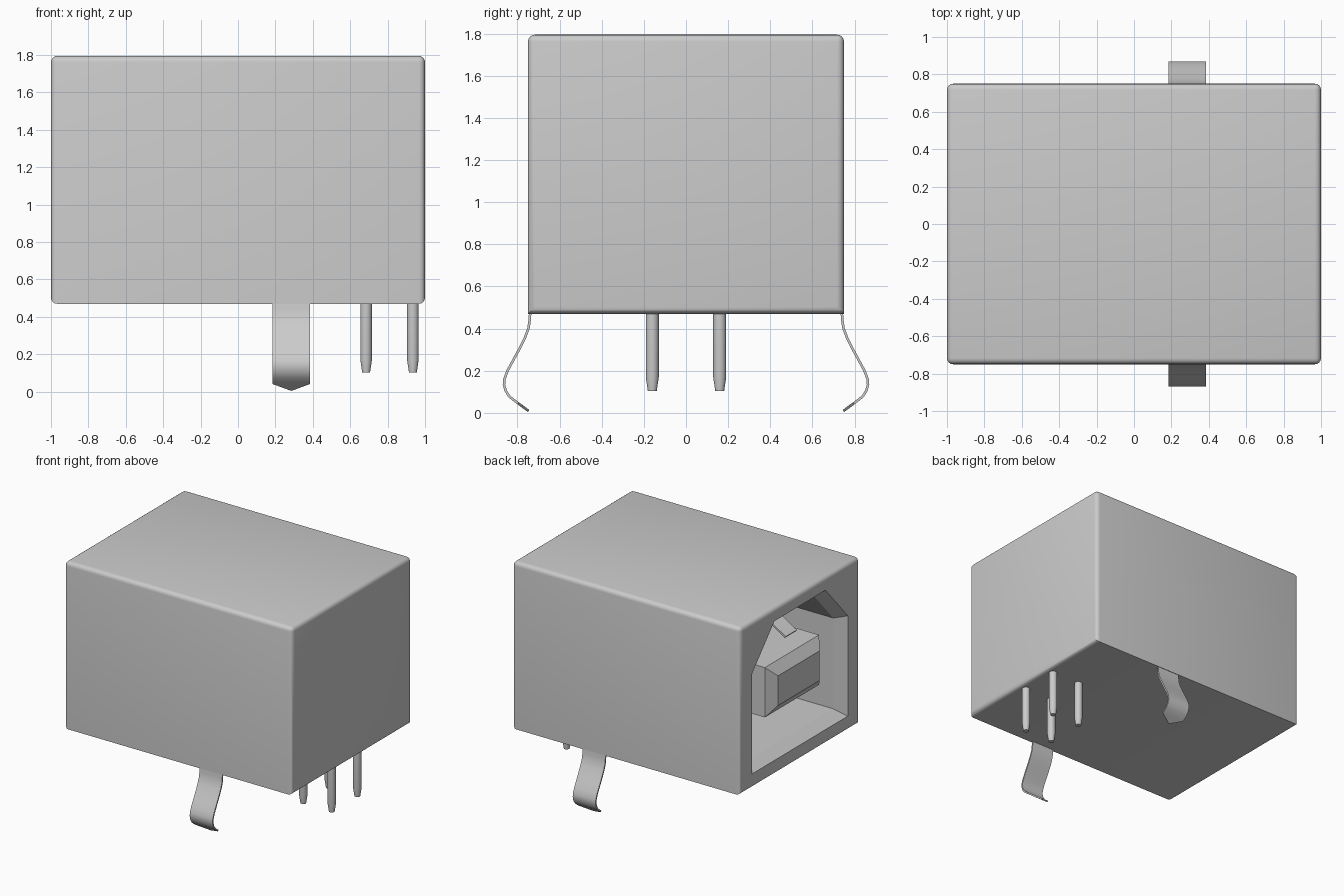
import bpy, bmesh, math

if "Cube" in bpy.data.objects:
    bpy.data.objects.remove(bpy.data.objects["Cube"])

grey = bpy.data.materials.new("light_grey")
grey.diffuse_color = (0.6, 0.6, 0.6, 1)
grey.use_nodes = True
grey.node_tree.nodes["Principled BSDF"].inputs["Base Color"].default_value = grey.diffuse_color


def add_object(name, bm):
    bmesh.ops.recalc_face_normals(bm, faces=bm.faces)
    mesh = bpy.data.meshes.new(name)
    bm.to_mesh(mesh)
    bm.free()
    obj = bpy.data.objects.new(name, mesh)
    bpy.context.collection.objects.link(obj)
    mesh.materials.append(grey)
    return obj


def finish(obj):
    """Apply modifiers and shade smooth with sharp edges kept."""
    bpy.ops.object.select_all(action='DESELECT')
    obj.select_set(True)
    bpy.context.view_layer.objects.active = obj
    for m in list(obj.modifiers):
        bpy.ops.object.modifier_apply(modifier=m.name)
    bpy.ops.object.shade_smooth_by_angle(angle=math.radians(30))


def loft(name, sections):
    """Closed solid through (x, [(y, z), ...]) sections."""
    bm = bmesh.new()
    rings = [[bm.verts.new((x, y, z)) for y, z in pts] for x, pts in sections]
    n = len(rings[0])
    for a, b in zip(rings, rings[1:]):
        for i in range(n):
            j = (i + 1) % n
            bm.faces.new((a[i], a[j], b[j], b[i]))
    bm.faces.new(rings[0])
    bm.faces.new(rings[-1])
    return add_object(name, bm)


def rect(w, z0, z1):
    return [(-w, z0), (w, z0), (w, z1), (-w, z1)]


def opening(w, w_top, z0, z1, z2):
    return [(-w, z0), (w, z0), (w, z1), (w_top, z2), (-w_top, z2), (-w, z1)]


# Housing: rounded box, sharp along the two lower long edges
bm = bmesh.new()
bmesh.ops.create_cube(bm, size=1)
for v in bm.verts:
    v.co = (v.co.x * 2, v.co.y * 1.5, 0.47 if v.co.z < 0 else 1.795)
round_edges = [e for e in bm.edges
               if not (all(v.co.z < 1 for v in e.verts)
                       and e.verts[0].co.y == e.verts[1].co.y)]
bmesh.ops.bevel(bm, geom=round_edges, offset=0.033, segments=4,
                profile=0.5, affect='EDGES')
housing = add_object("housing", bm)

# Socket cavity with chamfered mouth, cut from the left end
mouth = opening(0.6, 0.32, 0.585, 1.38, 1.69)
inner = opening(0.545, 0.295, 0.64, 1.36, 1.635)
cutter = loft("socket_cutter", [(-1.1, mouth), (-1.0, mouth),
                                (-0.91, inner), (0.1, inner)])
cutter.hide_render = True
cut = housing.modifiers.new("socket", 'BOOLEAN')
cut.operation, cut.solver, cut.object = 'DIFFERENCE', 'EXACT', cutter
finish(housing)
bpy.data.objects.remove(cutter)

# Contact tongue inside the socket
finish(loft("contact_tongue", [(-0.99, rect(0.26, 0.995, 1.23)),
                               (-0.93, rect(0.34, 0.915, 1.31)),
                               (0.12, rect(0.34, 0.915, 1.31))]))


def strip(name, rows, thickness):
    """Thin sheet from rows of three points."""
    bm = bmesh.new()
    vs = [[bm.verts.new(p) for p in row] for row in rows]
    for a, b in zip(vs, vs[1:]):
        for i in range(2):
            bm.faces.new((a[i], a[i + 1], b[i + 1], b[i]))
    obj = add_object(name, bm)
    mod = obj.modifiers.new("thickness", 'SOLIDIFY')
    mod.thickness, mod.offset = thickness, 0
    finish(obj)


# Spring leaf hanging from the socket ceiling
leaf = [(-0.35, 1.64), (-0.6, 1.59), (-0.79, 1.525), (-0.92, 1.445)]
strip("socket_spring", [[(x, y, z) for y in (-0.07, 0, 0.07)]
                        for x, z in leaf], 0.015)

# Curved mounting clips with pointed ends, front and back
curve = [(0.738, 0.5), (0.742, 0.44), (0.748, 0.40), (0.765, 0.355),
         (0.79, 0.305), (0.82, 0.25), (0.847, 0.2), (0.862, 0.16),
         (0.864, 0.135), (0.856, 0.105), (0.838, 0.077), (0.80, 0.048)]
for side, name in ((-1, "front_clip"), (1, "back_clip")):
    rows = [[(x, side * y, z) for x in (0.185, 0.285, 0.385)]
            for y, z in curve]
    rows.append([(0.187, side * 0.796, 0.045), (0.285, side * 0.747, 0.009),
                 (0.383, side * 0.796, 0.045)])
    strip(name, rows, 0.012)

# Four round solder pins with tapered tips
for i, px in enumerate((0.685, 0.935)):
    for j, py in enumerate((-0.16, 0.16)):
        bm = bmesh.new()
        rings = [[bm.verts.new((px + r * math.cos(k * math.tau / 24),
                                py + r * math.sin(k * math.tau / 24), z))
                  for k in range(24)]
                 for r, z in ((0.021, 0.103), (0.031, 0.17), (0.031, 0.49))]
        for a, b in zip(rings, rings[1:]):
            for k in range(24):
                m = (k + 1) % 24
                bm.faces.new((a[k], a[m], b[m], b[k]))
        bm.faces.new(rings[0])
        bm.faces.new(rings[-1])
        finish(add_object(f"pin_{i * 2 + j + 1}", bm))
